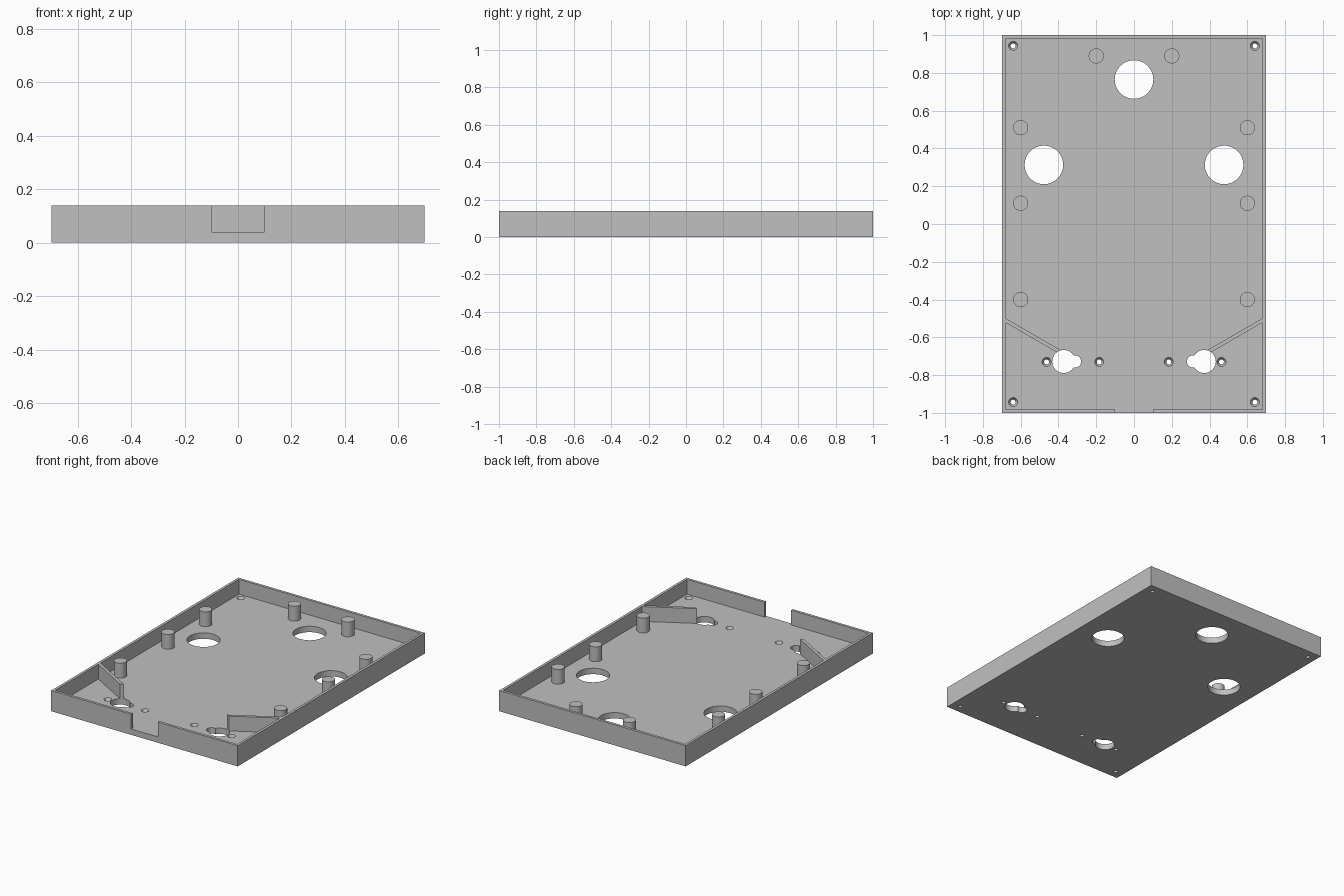
import bpy
import math

if "Cube" in bpy.data.objects:
    bpy.data.objects.remove(bpy.data.objects["Cube"], do_unlink=True)

W, L, H = 0.698, 1.0, 0.14      # half width, half length, height
FLOOR, WALL = 0.04, 0.018

grey = bpy.data.materials.new("plain_grey")
grey.use_nodes = True
colour = (0.53, 0.53, 0.53, 1)
grey.diffuse_color = colour
for node in grey.node_tree.nodes:
    if node.type == 'BSDF_PRINCIPLED':
        node.inputs["Base Color"].default_value = colour


def finish(name):
    ob = bpy.context.object
    ob.name = name
    ob.data.materials.append(grey)
    return ob


def box(name, x0, x1, y0, y1, z0, z1, angle=0):
    bpy.ops.mesh.primitive_cube_add(
        size=1, location=((x0 + x1) / 2, (y0 + y1) / 2, (z0 + z1) / 2),
        rotation=(0, 0, angle))
    ob = finish(name)
    ob.scale = (x1 - x0, y1 - y0, z1 - z0)
    bpy.ops.object.transform_apply(location=False, rotation=False, scale=True)
    return ob


def round_part(name, x, y, z0, z1, r0, r1=None, sides=48):
    bpy.ops.mesh.primitive_cone_add(
        vertices=sides, radius1=r0, radius2=r0 if r1 is None else r1,
        depth=z1 - z0, location=(x, y, (z0 + z1) / 2))
    return finish(name)


def combine(target, tool, operation='DIFFERENCE'):
    mod = target.modifiers.new("combine", 'BOOLEAN')
    mod.operation, mod.solver, mod.object = operation, 'EXACT', tool
    bpy.ops.object.select_all(action='DESELECT')
    bpy.context.view_layer.objects.active = target
    target.select_set(True)
    bpy.ops.object.modifier_apply(modifier=mod.name)
    bpy.data.objects.remove(tool, do_unlink=True)


def smooth(ob):
    bpy.ops.object.select_all(action='DESELECT')
    bpy.context.view_layer.objects.active = ob
    ob.select_set(True)
    bpy.ops.object.shade_smooth_by_angle(angle=math.radians(30))


# Open tray with a notch in the front wall
tray = box("tray", -W, W, -L, L, 0, H)
combine(tray, box("cavity", WALL - W, W - WALL, WALL - L, L - WALL, FLOOR, 0.3))
combine(tray, box("notch", -0.1, 0.1, -1.1, -0.95, FLOOR, 0.3))

# Diagonal ribs from the side walls to the keyholes
x0, x1, slope = 0.687, 0.385, math.radians(30)
mid_x = (x0 + x1) / 2
mid_y = -0.509 - (0.683 - mid_x) * math.tan(slope)
half = (x0 - x1) / 2 / math.cos(slope)
for s in (-1, 1):
    rib = box("rib", s * mid_x - half, s * mid_x + half,
              mid_y - 0.01, mid_y + 0.01, FLOOR - 0.01, H, s * slope)
    combine(tray, rib, 'UNION')

# Large round openings
for x, y in ((0, 0.765), (-0.477, 0.313), (0.477, 0.313)):
    combine(tray, round_part("opening", x, y, -0.1, 0.3, 0.102, sides=64))

for s in (-1, 1):
    # Keyholes, with the narrow end towards the middle
    combine(tray, round_part("keyhole", s * 0.372, -0.728, -0.1, 0.3, 0.061))
    combine(tray, round_part("keyhole_slot", s * 0.312, -0.728, -0.1, 0.3, 0.032))
    # Countersunk screw holes
    for x, y in ((0.64, 0.943), (0.64, -0.943), (0.463, -0.73), (0.184, -0.73)):
        combine(tray, round_part("screw_hole", s * x, y, -0.1, 0.1, 0.013, sides=24))
        combine(tray, round_part("countersink", s * x, y, 0.02, 0.05,
                                 0.012, 0.03, sides=24))
smooth(tray)

# Support pegs standing on the floor
for s, side in ((-1, "right"), (1, "left")):
    for i, (x, y) in enumerate(((0.2, 0.89), (0.6, 0.51), (0.6, 0.11), (0.6, -0.4))):
        smooth(round_part(f"peg_{side}_{i + 1}", s * x, y, FLOOR - 0.005, H, 0.04))
